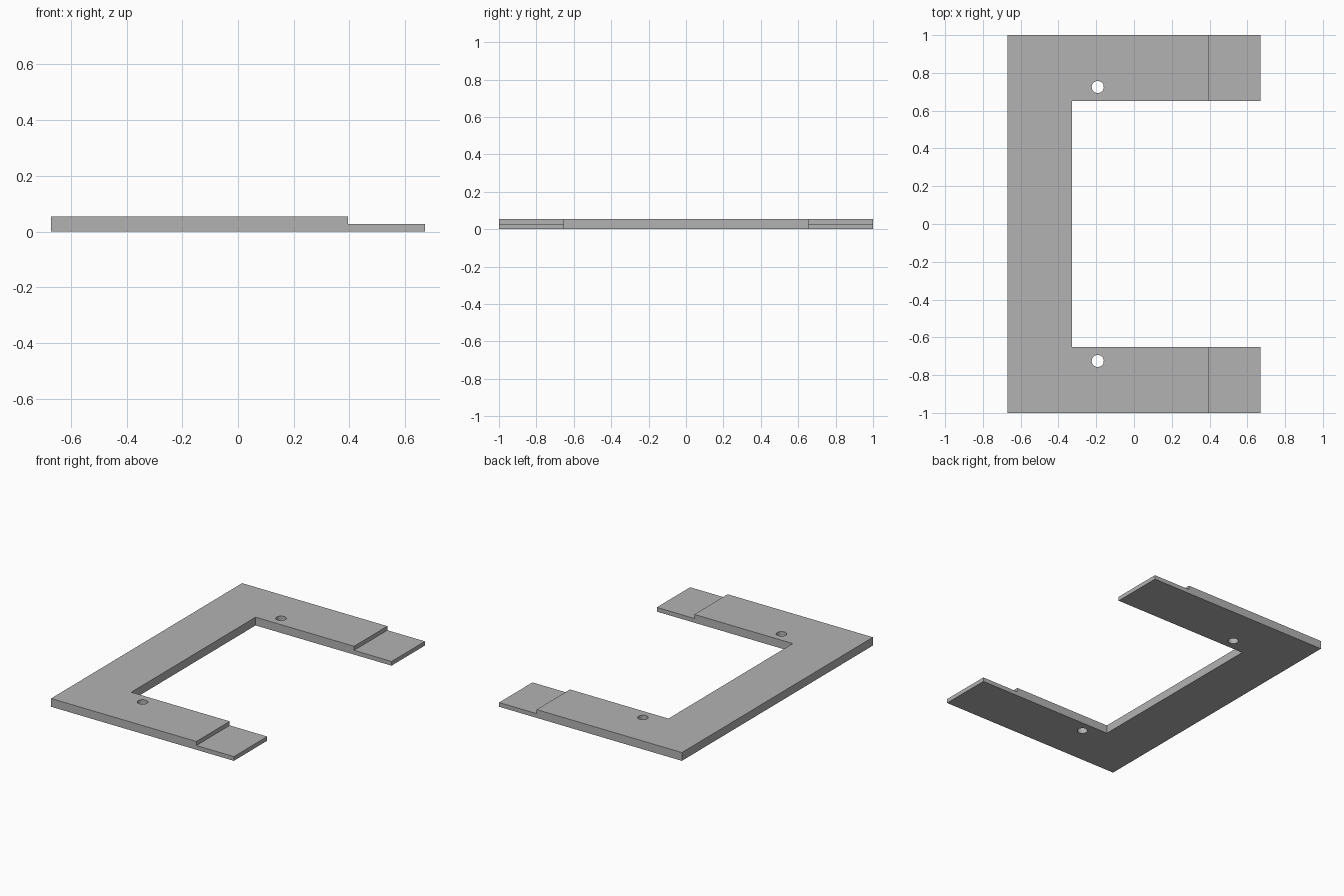
import bpy
import bmesh

cube = bpy.data.objects.get("Cube")
if cube:
    bpy.data.objects.remove(cube, do_unlink=True)

HALF_X, HALF_Y, HEIGHT = 0.67, 1.0, 0.055
INNER_X, INNER_Y = -0.327, 0.651
LAP_X, LAP_Z = 0.395, 0.028
HOLE_X, HOLE_Y, HOLE_R = -0.192, 0.725, 0.032

grey = bpy.data.materials.new("plain grey")
grey.use_nodes = True
colour = (0.45, 0.45, 0.45, 1)
grey.diffuse_color = colour
grey.node_tree.nodes["Principled BSDF"].inputs["Base Color"].default_value = colour


def extruded_frame():
    """C-shaped outline extruded upward."""
    outline = [(-HALF_X, -HALF_Y), (HALF_X, -HALF_Y), (HALF_X, -INNER_Y),
               (INNER_X, -INNER_Y), (INNER_X, INNER_Y), (HALF_X, INNER_Y),
               (HALF_X, HALF_Y), (-HALF_X, HALF_Y)]
    bm = bmesh.new()
    face = bm.faces.new([bm.verts.new((x, y, 0)) for x, y in outline])
    top = bmesh.ops.extrude_face_region(bm, geom=[face])["geom"]
    verts = [g for g in top if isinstance(g, bmesh.types.BMVert)]
    bmesh.ops.translate(bm, verts=verts, vec=(0, 0, HEIGHT))
    bmesh.ops.recalc_face_normals(bm, faces=bm.faces)
    mesh = bpy.data.meshes.new("c_frame")
    bm.to_mesh(mesh)
    bm.free()
    mesh.materials.append(grey)
    obj = bpy.data.objects.new("c_frame", mesh)
    bpy.context.collection.objects.link(obj)
    return obj


def cut(target, cutter):
    """Subtract the cutter from the target, then discard it."""
    cutter.hide_render = True
    cutter.data.materials.append(grey)
    mod = target.modifiers.new("cut", "BOOLEAN")
    mod.operation, mod.solver, mod.object = "DIFFERENCE", "EXACT", cutter
    bpy.ops.object.select_all(action="DESELECT")
    bpy.context.view_layer.objects.active = target
    target.select_set(True)
    bpy.ops.object.modifier_apply(modifier=mod.name)
    bpy.data.objects.remove(cutter, do_unlink=True)


frame = extruded_frame()

for side in (-1, 1):
    # Half-height lap at the end of each arm
    bpy.ops.mesh.primitive_cube_add(size=1, location=(LAP_X + 0.5, side, LAP_Z + 0.5))
    cut(frame, bpy.context.object)
    # Round screw hole near each inner corner
    bpy.ops.mesh.primitive_cylinder_add(vertices=32, radius=HOLE_R, depth=1,
                                        location=(HOLE_X, side * HOLE_Y, 0))
    cut(frame, bpy.context.object)

# Smooth hole walls, crisp edges elsewhere
bpy.ops.object.shade_smooth_by_angle()
